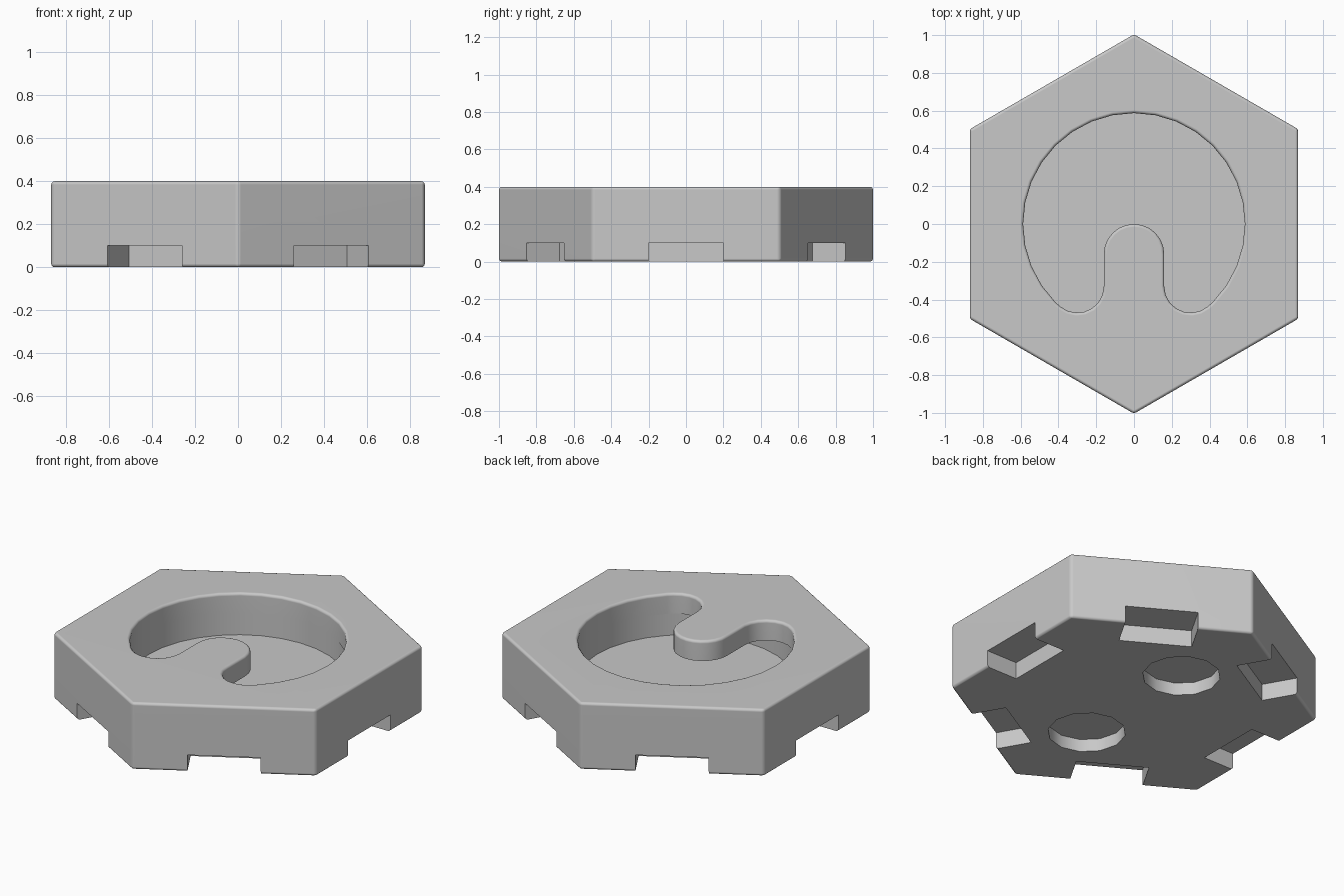
import bpy, bmesh, math
from math import sin, cos, pi, radians
from mathutils import Matrix, Vector

cube = bpy.data.objects.get("Cube")
if cube:
    bpy.data.objects.remove(cube, do_unlink=True)

grey = bpy.data.materials.new("plain grey")
grey.use_nodes = True
colour = (0.58, 0.58, 0.58, 1)
grey.diffuse_color = colour
grey.node_tree.nodes["Principled BSDF"].inputs["Base Color"].default_value = colour


def ring(radius, sides, start=0.0, centre=(0, 0)):
    return [(centre[0] + radius * cos(start + 2 * pi * i / sides),
             centre[1] + radius * sin(start + 2 * pi * i / sides)) for i in range(sides)]


def arc(centre, radius, first, last, steps):
    angles = [radians(first + (last - first) * i / steps) for i in range(steps + 1)]
    return [(centre[0] + radius * cos(a), centre[1] + radius * sin(a)) for a in angles]


def prism(name, outline, low, high):
    """Extrude a flat outline between two heights."""
    bm = bmesh.new()
    face = bm.faces.new([bm.verts.new((x, y, low)) for x, y in outline])
    top = bmesh.ops.extrude_face_region(bm, geom=[face])["geom"]
    bmesh.ops.translate(bm, vec=(0, 0, high - low),
                        verts=[v for v in top if isinstance(v, bmesh.types.BMVert)])
    bmesh.ops.recalc_face_normals(bm, faces=bm.faces)
    mesh = bpy.data.meshes.new(name)
    bm.to_mesh(mesh)
    bm.free()
    mesh.materials.append(grey)
    obj = bpy.data.objects.new(name, mesh)
    bpy.context.collection.objects.link(obj)
    return obj


def activate(obj):
    bpy.ops.object.select_all(action="DESELECT")
    obj.select_set(True)
    bpy.context.view_layer.objects.active = obj


def cut(obj, cutter):
    cutter.hide_render = True
    mod = obj.modifiers.new("cut", "BOOLEAN")
    mod.operation = "DIFFERENCE"
    mod.solver = "EXACT"
    mod.object = cutter
    activate(obj)
    bpy.ops.object.modifier_apply(modifier=mod.name)
    bpy.data.objects.remove(cutter, do_unlink=True)


# Hexagonal body
tile = prism("hexagonal_tile", ring(1.004, 6, pi / 2), 0, 0.4)

# Horseshoe opening in the top, mirrored from one half
half = arc((0, 0), 0.587, 90, -45, 12)
half += arc((0.3, -0.33), 0.14, -50, -180, 7)
half += arc((0, -0.16), 0.16, 0, 90, 6)
outline = half + [(-x, y) for x, y in reversed(half[1:-1])]
cut(tile, prism("horseshoe_cutter", outline, 0.21, 0.5))

# Softened outer edges and opening rim
bevel = tile.modifiers.new("soft edges", "BEVEL")
bevel.width = 0.016
bevel.segments = 3
bevel.limit_method = "ANGLE"
bevel.angle_limit = radians(35)
activate(tile)
bpy.ops.object.modifier_apply(modifier=bevel.name)

# Round chamber below the opening, running under the tongue
cut(tile, prism("chamber_cutter", ring(0.589, 32), 0.15, 0.28))

# Notch under the middle of each side
for i in range(6):
    spin = Matrix.Rotation(i * pi / 3, 3, "Z")
    corners = [(0.667, -0.2), (1.0, -0.2), (1.0, 0.2), (0.667, 0.2)]
    notch = [(spin @ Vector((x, y, 0))).xy for x, y in corners]
    cut(tile, prism("notch_cutter", notch, -0.1, 0.1))

# Two round sockets in the underside
for y in (-0.4, 0.4):
    cut(tile, prism("socket_cutter", ring(0.212, 12, 0, (0, y)), -0.1, 0.075))

# Smooth shading with sharp edges kept and flat faces kept even
activate(tile)
bpy.ops.object.shade_smooth_by_angle(angle=radians(32))
even = tile.modifiers.new("even shading", "WEIGHTED_NORMAL")
even.keep_sharp = True
